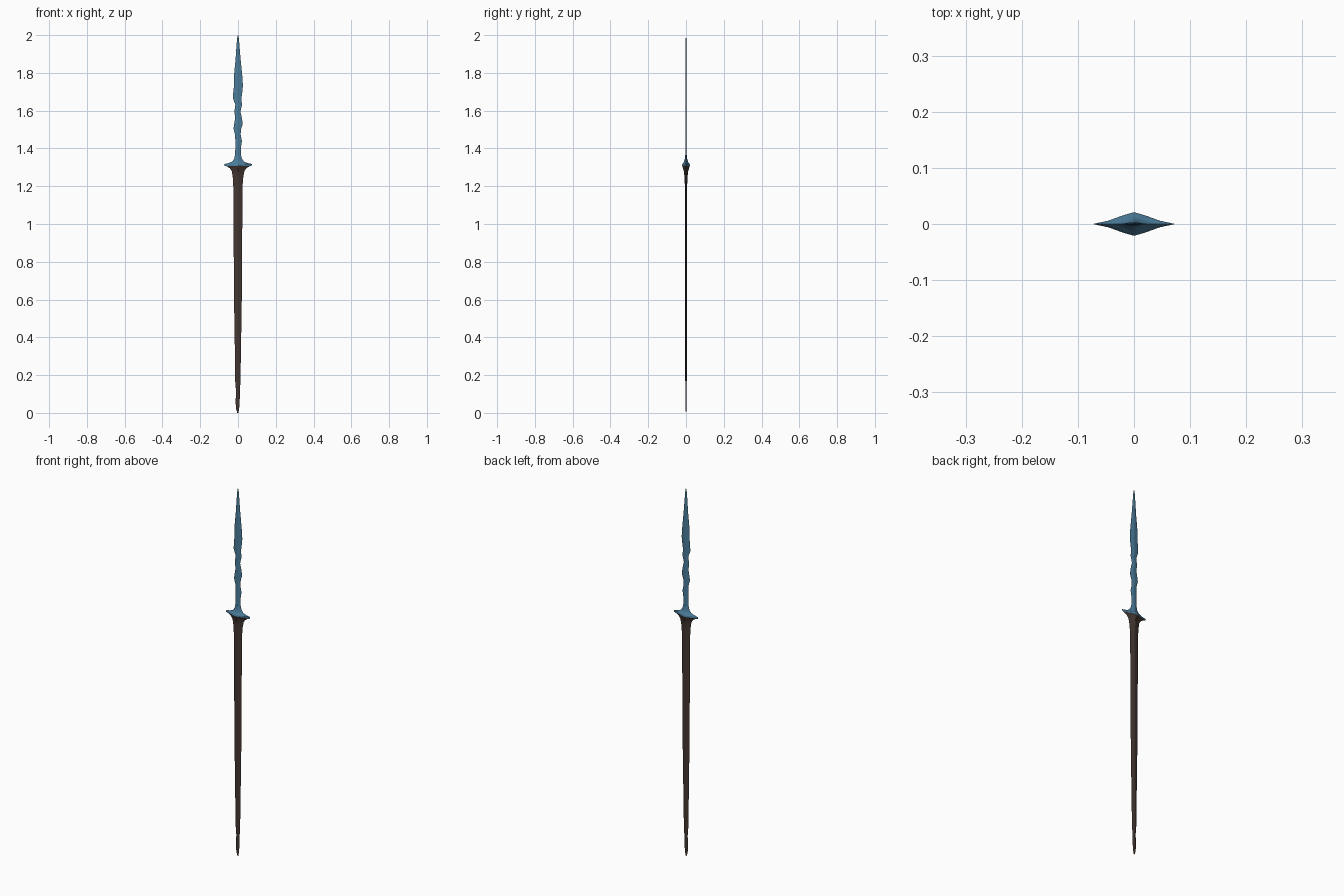
import bpy, bmesh

def material(name, rgb):
    m = bpy.data.materials.new(name)
    m.diffuse_color = (*rgb, 1)
    return m

blue = material("steel blue", (0.07, 0.20, 0.32))
brown = material("dark brown", (0.058, 0.038, 0.03))

# quarter of the lens-shaped cross-section, pointed at the side edges
QUARTER = [(1, 0), (0.62, 0.29), (0.27, 0.73), (0, 1)]
HALF = QUARTER + [(-x, y) for x, y in QUARTER[-2::-1]]
SECTION = HALF + [(x, -y) for x, y in HALF[-2:0:-1]]

def loft(name, rows, mat):
    """rows: z, left edge, right edge, half depth"""
    bm = bmesh.new()
    rings = []
    for z, l, r, d in rows:
        c, w = (r - l) / 2, (r + l) / 2
        rings.append([bm.verts.new((c + w * x, d * y, z)) for x, y in SECTION])
    n = len(SECTION)
    for a, b in zip(rings, rings[1:]):
        for i in range(n):
            j = (i + 1) % n
            bm.faces.new((a[i], a[j], b[j], b[i]))
    bm.faces.new(rings[0][::-1])
    bm.faces.new(rings[-1])
    bmesh.ops.recalc_face_normals(bm, faces=bm.faces)
    me = bpy.data.meshes.new(name)
    bm.to_mesh(me)
    bm.free()
    me.materials.append(mat)
    ob = bpy.data.objects.new(name, me)
    bpy.context.collection.objects.link(ob)
    bpy.context.view_layer.objects.active = ob
    ob.select_set(True)
    bpy.ops.object.shade_smooth_by_angle(angle=0.6)
    ob.select_set(False)

# long dark lower shaft flaring out under the guard
loft("lower_shaft", [
    (0.0, .004, .002, .001), (0.02, .010, .006, .002), (0.06, .013, .009, .003),
    (0.11, .010, .010, .003), (0.17, .015, .013, .004), (0.35, .017, .016, .004),
    (0.6, .021, .020, .005), (0.9, .023, .022, .005), (1.2, .025, .024, .006),
    (1.25, .028, .028, .008), (1.28, .033, .034, .012), (1.295, .043, .044, .016),
    (1.305, .060, .060, .019), (1.309, .071, .071, .0205)], brown)

# pointed guard, sweeping up into the neck of the blade
loft("guard", [
    (1.308, .072, .070, .0205), (1.314, .073, .073, .021), (1.318, .070, .073, .019),
    (1.323, .048, .050, .015), (1.330, .031, .032, .011), (1.345, .020, .021, .006),
    (1.365, .016, .016, .004)], blue)

# wavy leaf-shaped upper blade
loft("wavy_blade", [
    (1.36, .0165, .0165, .004), (1.40, .014, .015, .003), (1.44, .014, .021, .003),
    (1.475, .016, .014, .003), (1.505, .024, .017, .003), (1.53, .020, .025, .003),
    (1.56, .015, .021, .003), (1.595, .019, .013, .003), (1.63, .014, .021, .003),
    (1.665, .026, .018, .003), (1.70, .025, .023, .003), (1.73, .021, .026, .003),
    (1.77, .022, .024, .003), (1.81, .019, .020, .003), (1.87, .013, .014, .0025),
    (1.93, .009, .009, .002), (1.98, .005, .005, .0015), (2.0, .001, .001, .0005)], blue)
